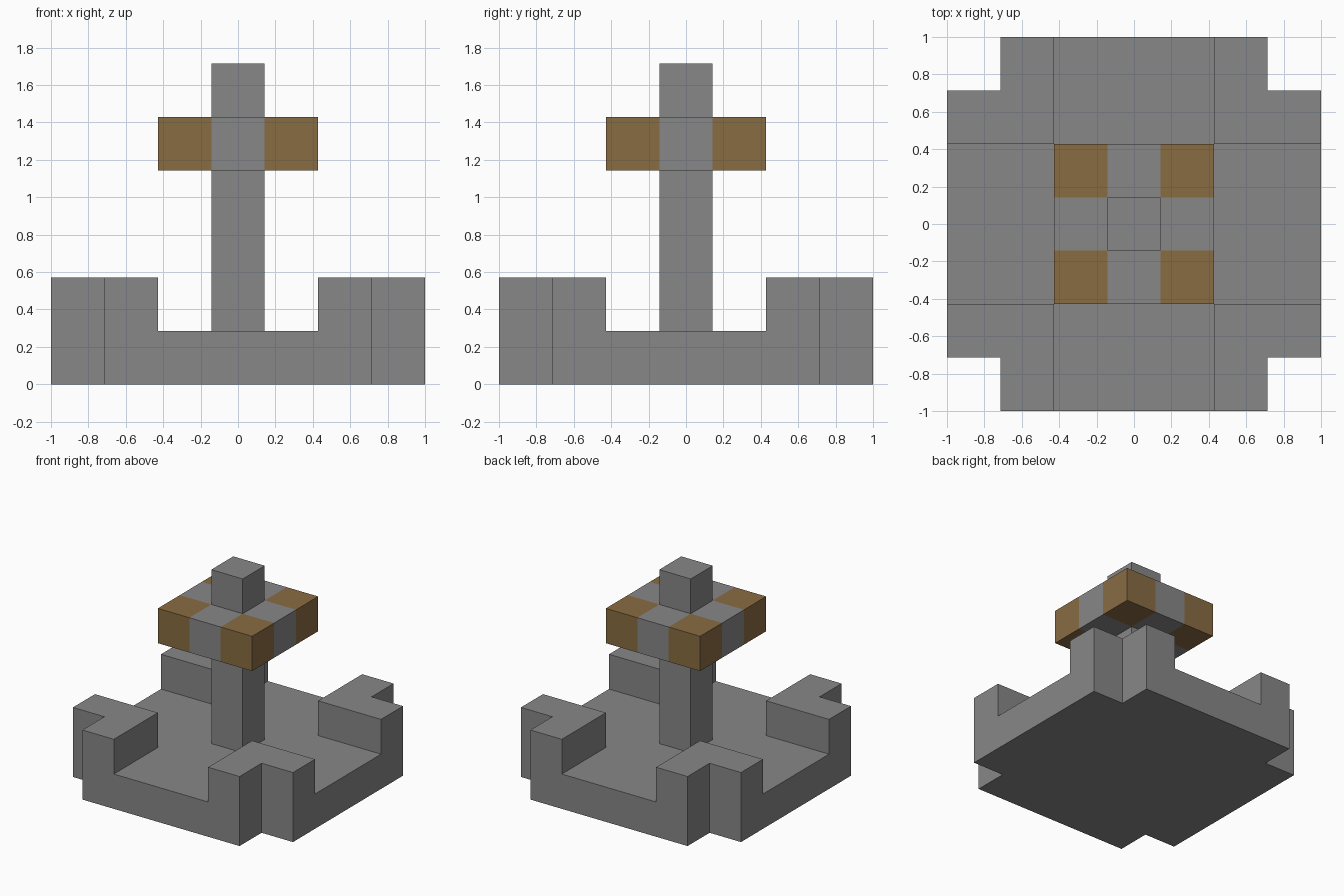
import bpy
import bmesh
from mathutils import Vector

U = 2 / 7  # one block; the model is seven blocks wide

default = bpy.data.objects.get("Cube")
if default:
    bpy.data.objects.remove(default, do_unlink=True)


def material(name, colour):
    mat = bpy.data.materials.new(name)
    mat.use_nodes = True
    mat.diffuse_color = colour
    mat.node_tree.nodes["Principled BSDF"].inputs["Base Color"].default_value = colour
    return mat


stone = material("stone grey", (0.245, 0.245, 0.245, 1))
wood = material("wood brown", (0.25, 0.15, 0.055, 1))


def sheet(count, z, keep=lambda x, y: True):
    """Flat grid of block-sized squares, centred on the origin."""
    bm = bmesh.new()
    half = (count - 1) / 2
    for i in range(count):
        for j in range(count):
            x, y = i - half, j - half
            if keep(x, y):
                corners = [(-.5, -.5), (.5, -.5), (.5, .5), (-.5, .5)]
                bm.faces.new([bm.verts.new(((x + a) * U, (y + b) * U, z * U))
                              for a, b in corners])
    bmesh.ops.remove_doubles(bm, verts=bm.verts[:], dist=0.001)
    return bm


def raise_faces(bm, faces, blocks):
    result = bmesh.ops.extrude_face_region(bm, geom=faces)
    verts = [g for g in result["geom"] if isinstance(g, bmesh.types.BMVert)]
    bmesh.ops.translate(bm, verts=verts, vec=Vector((0, 0, blocks * U)))
    bmesh.ops.recalc_face_normals(bm, faces=bm.faces[:])


def finish(bm, name, *mats):
    bmesh.ops.dissolve_limit(bm, angle_limit=0.01, verts=bm.verts[:],
                             edges=bm.edges[:], delimit={'MATERIAL'})
    mesh = bpy.data.meshes.new(name)
    bm.to_mesh(mesh)
    bm.free()
    for mat in mats:
        mesh.materials.append(mat)
    obj = bpy.data.objects.new(name, mesh)
    bpy.context.collection.objects.link(obj)


# Basin: notched floor with four raised corner walls
basin = sheet(7, 0, lambda x, y: abs(x) + abs(y) < 6)
raise_faces(basin, basin.faces[:], 1)
walls = []
for face in basin.faces:
    c = face.calc_center_median() / U
    if face.normal.z > 0.5 and min(abs(c.x), abs(c.y)) > 1.5:
        walls.append(face)
raise_faces(basin, walls, 1)
finish(basin, "basin", stone)

# Central pillar standing on the floor
pillar = sheet(1, 1)
raise_faces(pillar, pillar.faces[:], 5)
finish(pillar, "pillar", stone)

# Square band around the pillar, with brown corners
band = sheet(3, 4)
raise_faces(band, band.faces[:], 1)
hidden = []
for face in band.faces:
    c = face.calc_center_median() / U
    face.material_index = int(min(abs(c.x), abs(c.y)) > 0.5)
    if max(abs(c.x), abs(c.y)) < 0.5:
        hidden.append(face)
bmesh.ops.delete(band, geom=hidden, context='FACES')
finish(band, "pillar_band", stone, wood)
